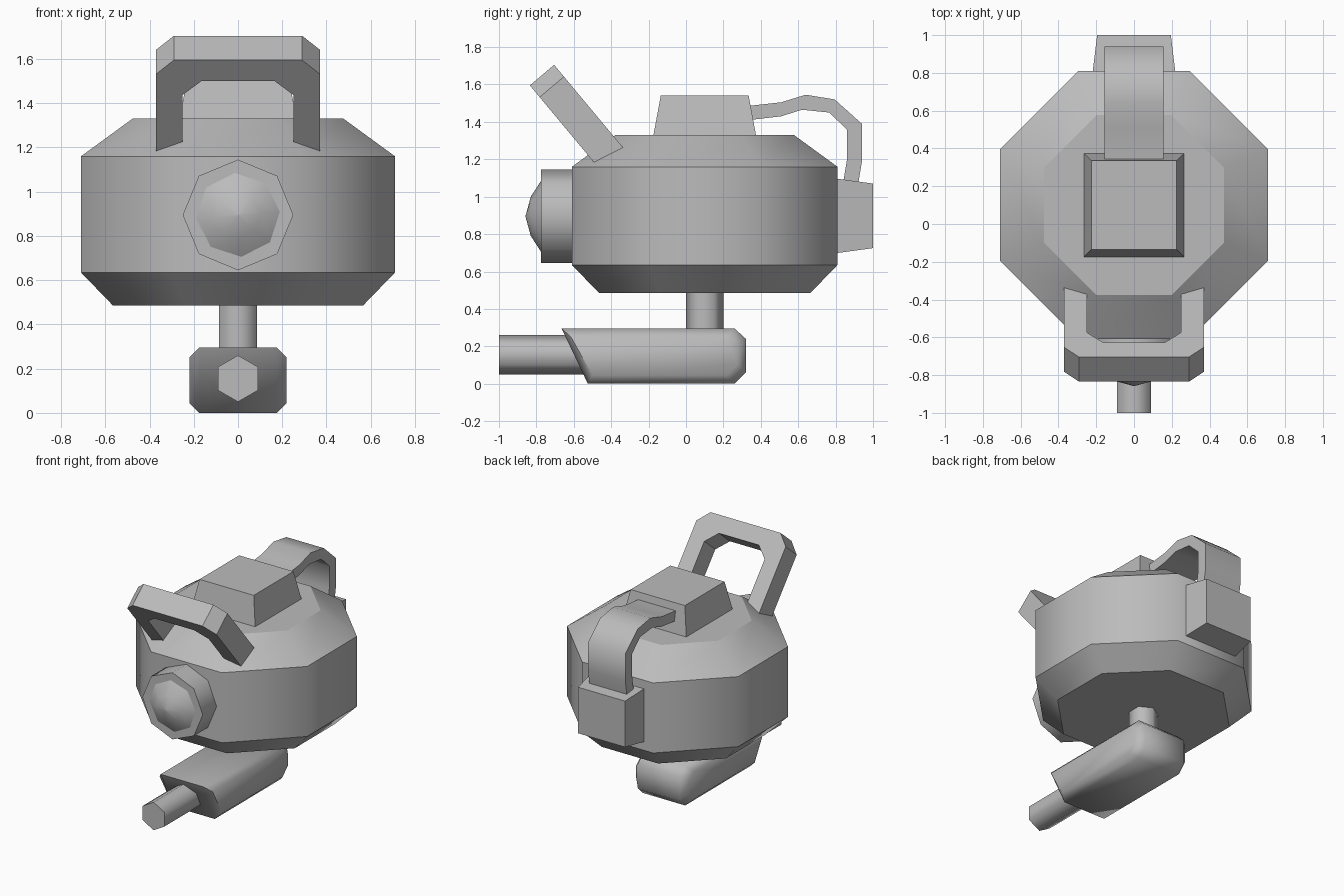
import bpy, math
from mathutils import Vector

if "Cube" in bpy.data.objects:
    bpy.data.objects.remove(bpy.data.objects["Cube"])

grey = bpy.data.materials.new("plain grey")
grey.diffuse_color = (0.5, 0.5, 0.5, 1)
grey.use_nodes = True
grey.node_tree.nodes["Principled BSDF"].inputs["Base Color"].default_value = grey.diffuse_color


def make(name, verts, faces, angle=30):
    """Mesh object with outward normals, smooth below the given angle."""
    me = bpy.data.meshes.new(name)
    me.from_pydata([tuple(v) for v in verts], [], faces)
    me.materials.append(grey)
    ob = bpy.data.objects.new(name, me)
    bpy.context.collection.objects.link(ob)
    bpy.ops.object.select_all(action='DESELECT')
    ob.select_set(True)
    bpy.context.view_layer.objects.active = ob
    bpy.ops.object.mode_set(mode='EDIT')
    bpy.ops.mesh.select_all(action='SELECT')
    bpy.ops.mesh.normals_make_consistent(inside=False)
    bpy.ops.object.mode_set(mode='OBJECT')
    bpy.ops.object.shade_smooth_by_angle(angle=math.radians(angle))
    return ob


def loft(name, loops, angle=30):
    """Skin a list of equal-sized loops and cap both ends."""
    n = len(loops[0])
    verts = [v for loop in loops for v in loop]
    faces = [(k * n + i, k * n + (i + 1) % n, (k + 1) * n + (i + 1) % n, (k + 1) * n + i)
             for k in range(len(loops) - 1) for i in range(n)]
    faces += [tuple(range(n)), tuple(range(len(verts) - n, len(verts)))]
    return make(name, verts, faces, angle)


def ring(n, r, centre, axis, start=0.0):
    """Regular polygon around z or y."""
    c, pts = Vector(centre), []
    for i in range(n):
        a = start + 2 * math.pi * i / n
        u, v = r * math.cos(a), r * math.sin(a)
        pts.append(c + (Vector((u, v, 0)) if axis == 'z' else Vector((u, 0, v))))
    return pts


# Octagonal body: (apothem, height), horizontal rims stay crisp
profile = [(0.565, 0.49), (0.71, 0.64), (0.71, 1.165), (0.477, 1.335)]
body = loft("body", [ring(8, a / math.cos(math.pi / 8), (0, 0.1, z), 'z', math.pi / 8)
                     for a, z in profile], 50)
for e in body.data.edges:
    z0, z1 = (body.data.vertices[i].co.z for i in e.vertices)
    if abs(z0 - z1) < 1e-4:
        e.use_edge_sharp = True

# Front lamp: housing and domed lens
loft("lamp_housing", [ring(8, 0.25, (0, y, 0.9), 'y') for y in (-0.5, -0.775)], 50)
loft("lamp_lens", [ring(8, r, (0, y, 0.9), 'y', 0.08)
                   for y, r in ((-0.76, 0.19), (-0.775, 0.19), (-0.83, 0.105), (-0.857, 0.005))], 50)

# Roof hatch
loft("roof_hatch", [[(-x, y0, z), (x, y0, z), (x, y1, z), (-x, y1, z)]
                    for x, y0, y1, z in ((0.265, -0.175, 0.375, 1.33), (0.225, -0.135, 0.335, 1.545))])

# Rear box
loft("rear_box", [[(-x, y, z0), (x, y, z0), (x, y, z1), (-x, y, z1)]
                  for x, y, z0, z1 in ((0.222, 0.78, 0.70, 1.105), (0.195, 1.0, 0.73, 1.075))])

# Bent strap from hatch to rear box
upper = [(0.33, 1.49), (0.51, 1.51), (0.64, 1.55), (0.795, 1.525), (0.94, 1.395), (0.94, 1.19), (0.92, 1.07)]
lower = [(0.34, 1.415), (0.51, 1.435), (0.62, 1.47), (0.765, 1.455), (0.86, 1.365), (0.86, 1.2), (0.84, 1.08)]
loft("strap", [[(-0.155, *u), (0.155, *u), (0.155, *l), (-0.155, *l)]
               for u, l in zip(upper, lower)], 55)

# Tilted front handle: half outline as (x, distance down the legs), mirrored
outer = [(0.37, 0.535), (0.37, 0.082), (0.29, 0.0)]
inner = [(0.25, 0.48), (0.25, 0.205), (0.165, 0.123)]
down = Vector((0, 0.64, -0.768))


def mirrored(half):
    return half + [(-x, s) for x, s in reversed(half)]


handle_loops = []
for o, i in zip(mirrored(outer), mirrored(inner)):
    quad = []
    for (x, s), back in ((o, 0), (o, 1), (i, 1), (i, 0)):
        base = Vector((x, -0.705, 1.71)) if back else Vector((x, -0.835, 1.6))
        extra = 0.04 if back and s > 0.4 else 0.0
        quad.append(base + down * (s + extra))
    handle_loops.append(quad)
loft("handle", handle_loops, 30)

# Lower arm: side outline with inset side faces
rim = [(-0.665, 0.3), (0.26, 0.3), (0.32, 0.245), (0.32, 0.065), (0.26, 0.005), (-0.525, 0.005)]
side = [(-0.615, 0.255), (0.215, 0.255), (0.275, 0.205), (0.275, 0.11), (0.215, 0.05), (-0.5, 0.05)]
loft("lower_arm", [[(x, *p) for p in pts] for x, pts in
                   ((-0.22, side), (-0.175, rim), (0.175, rim), (0.22, side))], 50)

# Hexagonal stem and barrel
loft("stem", [ring(6, 0.1, (0, 0.1, z), 'z', math.pi / 2) for z in (0.28, 0.51)], 65)
loft("barrel", [ring(6, 0.105, (0, y, 0.16), 'y', math.pi / 2) for y in (-1.0, -0.48)], 65)

# Rest on the ground plane
for ob in bpy.context.collection.objects:
    ob.location.z -= 0.005
